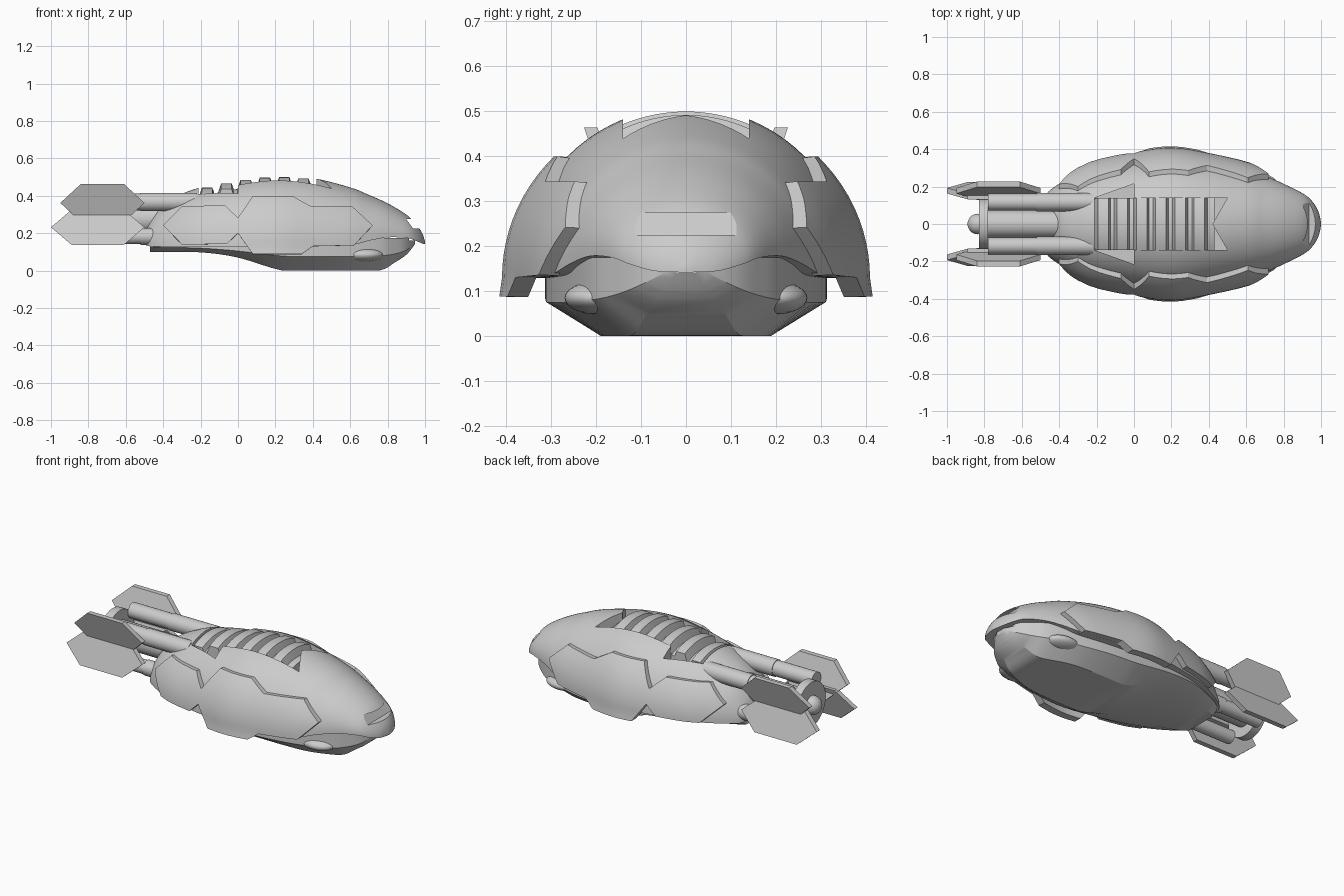
import bpy, bmesh, math
from mathutils import Vector

if "Cube" in bpy.data.objects:
    bpy.data.objects.remove(bpy.data.objects["Cube"], do_unlink=True)

grey = bpy.data.materials.new("hull grey")
grey.use_nodes = True
COLOUR = (0.6, 0.6, 0.6, 1)
grey.diffuse_color = COLOUR
grey.node_tree.nodes["Principled BSDF"].inputs["Base Color"].default_value = COLOUR


def finish(name, bm, smooth=None):
    bmesh.ops.recalc_face_normals(bm, faces=bm.faces)
    mesh = bpy.data.meshes.new(name)
    bm.to_mesh(mesh)
    bm.free()
    mesh.materials.append(grey)
    obj = bpy.data.objects.new(name, mesh)
    bpy.context.collection.objects.link(obj)
    if smooth:
        shade(obj, smooth)
    return obj


def shade(obj, angle):
    bpy.ops.object.select_all(action='DESELECT')
    obj.select_set(True)
    bpy.context.view_layer.objects.active = obj
    bpy.ops.object.shade_smooth_by_angle(angle=math.radians(angle))


def loft(name, rings, smooth=None):
    """Skin closed rings of equal length and cap both ends."""
    bm = bmesh.new()
    loops = [[bm.verts.new(p) for p in ring] for ring in rings]
    n = len(loops[0])
    for a, b in zip(loops, loops[1:]):
        for i in range(n):
            j = (i + 1) % n
            bm.faces.new((a[i], a[j], b[j], b[i]))
    bm.faces.new(loops[0])
    bm.faces.new(loops[-1])
    return finish(name, bm, smooth)


def spline(points, steps):
    """Catmull-Rom through tuples of values."""
    out = []
    pts = [points[0]] + points + [points[-1]]
    for a, b, c, d in zip(pts, pts[1:], pts[2:], pts[3:]):
        for k in range(steps):
            t = k / steps
            out.append([0.5 * (2*q + (r-p)*t + (2*p-5*q+4*r-s)*t*t + (3*q-p-3*r+s)*t**3)
                        for p, q, r, s in zip(a, b, c, d)])
    return out + [list(points[-1])]


def cut(obj, cutter):
    cutter.hide_render = True
    cutter.hide_viewport = True
    cutter.display_type = 'WIRE'
    mod = obj.modifiers.new("cut", 'BOOLEAN')
    mod.operation = 'DIFFERENCE'
    mod.solver = 'EXACT'
    mod.object = cutter


# Upper shell: station x, half width, crown height, lip height
SHELL = spline([
    (1.0, 0.01, 0.155, 0.142), (0.985, 0.07, 0.2, 0.145), (0.95, 0.125, 0.25, 0.16),
    (0.9, 0.165, 0.3, 0.175), (0.8, 0.215, 0.36, 0.178), (0.7, 0.26, 0.405, 0.16),
    (0.6, 0.3, 0.445, 0.137), (0.4, 0.345, 0.495, 0.13), (0.2, 0.375, 0.51, 0.13),
    (0, 0.35, 0.488, 0.13), (-0.2, 0.31, 0.445, 0.13), (-0.3, 0.27, 0.41, 0.13),
    (-0.4, 0.215, 0.355, 0.13), (-0.47, 0.16, 0.27, 0.13), (-0.5, 0.09, 0.2, 0.14)], 5)


def station(x):
    for a, b in zip(SHELL, SHELL[1:]):
        if a[0] >= x >= b[0]:
            t = (a[0] - x) / (a[0] - b[0])
            return [p + (q - p) * t for p, q in zip(a, b)][1:]
    return SHELL[-1][1:]


def shell_z(x, y):
    w, top, lip = station(x)
    return lip + (top - lip) * math.sqrt(max(0, 1 - (y / w) ** 2))


def shell_y(x, z):
    w, top, lip = station(x)
    if z < lip:
        return w + 0.15 * (lip - z)
    return w * math.sqrt(max(0.01, 1 - ((z - lip) / (top - lip)) ** 2))


ARC = 40
shell = loft("upper_shell", [
    [(x, w * math.cos(math.pi * i / ARC), lip + (top - lip) * math.sin(math.pi * i / ARC))
     for i in range(ARC + 1)] for x, w, top, lip in SHELL])

# Dorsal recess with a notched front and flared rear, and the nose slot
half = [(0.5, 0.14), (0, 0.14), (0, 0.215), (-0.21, 0.14)]
outline = [(0.42, 0)] + half + [(x, -y) for x, y in reversed(half)]
cut(shell, loft("recess_cutter", [[(x, y, z) for x, y in outline] for z in (0.365, 0.6)]))
slot = [(0.9, 0.275), (1.1, 0.275), (1.1, 0.225), (0.935, 0.225)]
cut(shell, loft("slot_cutter", [[(x, y, z) for x, z in slot] for y in (-0.112, 0.112)]))
shade(shell, 30)

# Lower hull: x, half width, knuckle height, keel half width, keel height
LOWER = spline([
    (0.945, 0.03, 0.15, 0.02, 0.14), (0.9, 0.11, 0.11, 0.06, 0.085),
    (0.84, 0.165, 0.09, 0.09, 0.045), (0.76, 0.215, 0.08, 0.12, 0.002),
    (0.6, 0.265, 0.075, 0.175, 0), (0.42, 0.3, 0.075, 0.188, 0), (0.24, 0.312, 0.078, 0.188, 0),
    (0, 0.31, 0.105, 0.2, 0.07), (-0.2, 0.28, 0.12, 0.2, 0.098),
    (-0.4, 0.2, 0.125, 0.14, 0.1), (-0.47, 0.14, 0.125, 0.1, 0.1)], 4)
loft("lower_hull", [[(x, w, 0.175), (x, w, k), (x, b, max(0, z)),
                     (x, -b, max(0, z)), (x, -w, k), (x, -w, 0.175)]
                    for x, w, k, b, z in LOWER if x < 0.92], 25)
chin = [s for s in LOWER if s[0] > 0.88]
loft("chin", [[(x, w, 0.16), (x, w, k), (x, b, z), (x, -b, z), (x, -w, k), (x, -w, 0.16)]
              for x, w, k, b, z in chin], 25)

# Recess floor and arched ribs
ROWS = [-0.14 + 0.28 * i / 16 for i in range(17)]
spans = [-0.21 + 0.64 * i / 12 for i in range(13)]
loft("recess_floor", [[(x, y, shell_z(x, y) - 0.05) for x in spans]
                      + [(spans[-1], y, 0.33), (spans[0], y, 0.33)] for y in ROWS], 30)
for i in range(6):
    c = -0.165 + 0.103 * i
    profile = [(-0.045, 0.06), (-0.028, 0.01), (0.028, 0.01), (0.045, 0.06)]
    loft("spine_rib", [[(c + dx, y, shell_z(c, y) - drop) for dx, drop in profile]
                       for y in ROWS], 30)

# Side armour plates wrapped on the shell
REAR = [[(-0.4, 0.24), (-0.3, 0.34), (-0.07, 0.345), (0, 0.28), (0, 0.2), (-0.06, 0.142), (-0.3, 0.14)]]
FRONT = [[(0, 0.28), (0.08, 0.395), (0.29, 0.395), (0.39, 0.34), (0.4, 0.13),
          (0.34, 0.087), (0.08, 0.087), (0, 0.2)],
         [(0.39, 0.34), (0.61, 0.34), (0.72, 0.24), (0.62, 0.135), (0.4, 0.13)]]


def armour(name, cells, side, thick):
    bm = bmesh.new()
    for cell in cells:
        bm.faces.new([bm.verts.new((x, 0, z)) for x, z in cell])
    bmesh.ops.remove_doubles(bm, verts=bm.verts, dist=0.0005)
    cuts = [((x / 20 + 0.013, 0, 0), (1, 0, 0)) for x in range(-9, 15)]
    cuts += [((0, 0, z / 40 + 0.006), (0, 0, 1)) for z in range(3, 16)]
    for co, no in cuts:
        bmesh.ops.bisect_plane(bm, geom=bm.verts[:] + bm.edges[:] + bm.faces[:],
                               plane_co=co, plane_no=no, dist=0.0005)
    # outer skin follows the shell normal, inner skin sinks slightly
    skins = {}
    for v in bm.verts:
        x, z = v.co.x, v.co.z
        e = 0.004
        n = Vector(((shell_y(x - e, z) - shell_y(x + e, z)) / (2 * e), 1,
                    (shell_y(x, z - e) - shell_y(x, z + e)) / (2 * e))).normalized()
        skins[v] = (Vector((x, shell_y(x, z), z)), n)
    faces = bm.faces[:]
    ext = bmesh.ops.extrude_face_region(bm, geom=faces, use_keep_orig=True)
    outer = [g for g in ext["geom"] if isinstance(g, bmesh.types.BMVert)]
    near = {(round(v.co.x, 4), round(v.co.z, 4)): s for v, s in skins.items()}
    for v in outer:
        p, n = near[(round(v.co.x, 4), round(v.co.z, 4))]
        q = p + n * thick
        v.co = (p.x, q.y, p.z + (q.z - p.z) * 0.2)
    for v, (p, n) in skins.items():
        v.co = p - Vector((0, 0.012, 0))
    for v in bm.verts:
        v.co.y *= side
    finish(name, bm, 30)


def rod(name, x0, x1, y, z, r, sides=32):
    loft(name, [[(x, y + r * math.cos(math.tau * i / sides), z + r * math.sin(math.tau * i / sides))
                 for i in range(sides)] for x in (x0, x1)], 30)


def ball(name, centre, scale):
    bm = bmesh.new()
    bmesh.ops.create_uvsphere(bm, u_segments=32, v_segments=16, radius=1)
    bmesh.ops.scale(bm, vec=scale, verts=bm.verts)
    bmesh.ops.translate(bm, vec=centre, verts=bm.verts)
    finish(name, bm, 40)


def fin(name, x0, x1, zc, h, lean, side):
    """Hexagonal plate leaning outward at the top or bottom."""
    hexagon = [(x0, 0), (x0 + 0.11, h), (x1 - 0.11, h), (x1, 0), (x1 - 0.11, -h), (x0 + 0.11, -h)]
    loft(name, [[(x, side * (0.178 + off + lean * dz), zc + dz) for x, dz in hexagon]
                for off in (-0.015, 0.015)])


# Mirrored parts: plates, cheek pods, engine tubes and fins
for side, word in ((1, "left"), (-1, "right")):
    armour(word + "_rear_armour", REAR, side, 0.035)
    armour(word + "_front_armour", FRONT, side, 0.035)
    ball(word + "_cheek_pod", (0.67, side * 0.195, 0.085), (0.105, 0.075, 0.037))
    rod(word + "_upper_tube_sleeve", -0.52, -0.22, side * 0.117, 0.367, 0.049)
    rod(word + "_upper_tube", -0.78, -0.5, side * 0.117, 0.367, 0.045)
    rod(word + "_lower_tube_sleeve", -0.52, -0.4, side * 0.117, 0.182, 0.045)
    rod(word + "_lower_tube", -0.78, -0.5, side * 0.117, 0.182, 0.04)
    fin(word + "_upper_fin", -0.95, -0.5, 0.362, 0.102, 0.33, side)
    fin(word + "_lower_fin", -1.0, -0.5, 0.232, 0.094, -0.33, side)

# Central engine
rod("engine_core", -0.8, -0.4, 0, 0.275, 0.075)
rod("engine_disc", -0.83, -0.78, 0, 0.275, 0.135)
ball("engine_bulb", (-0.835, 0, 0.275), (0.055, 0.055, 0.055))
